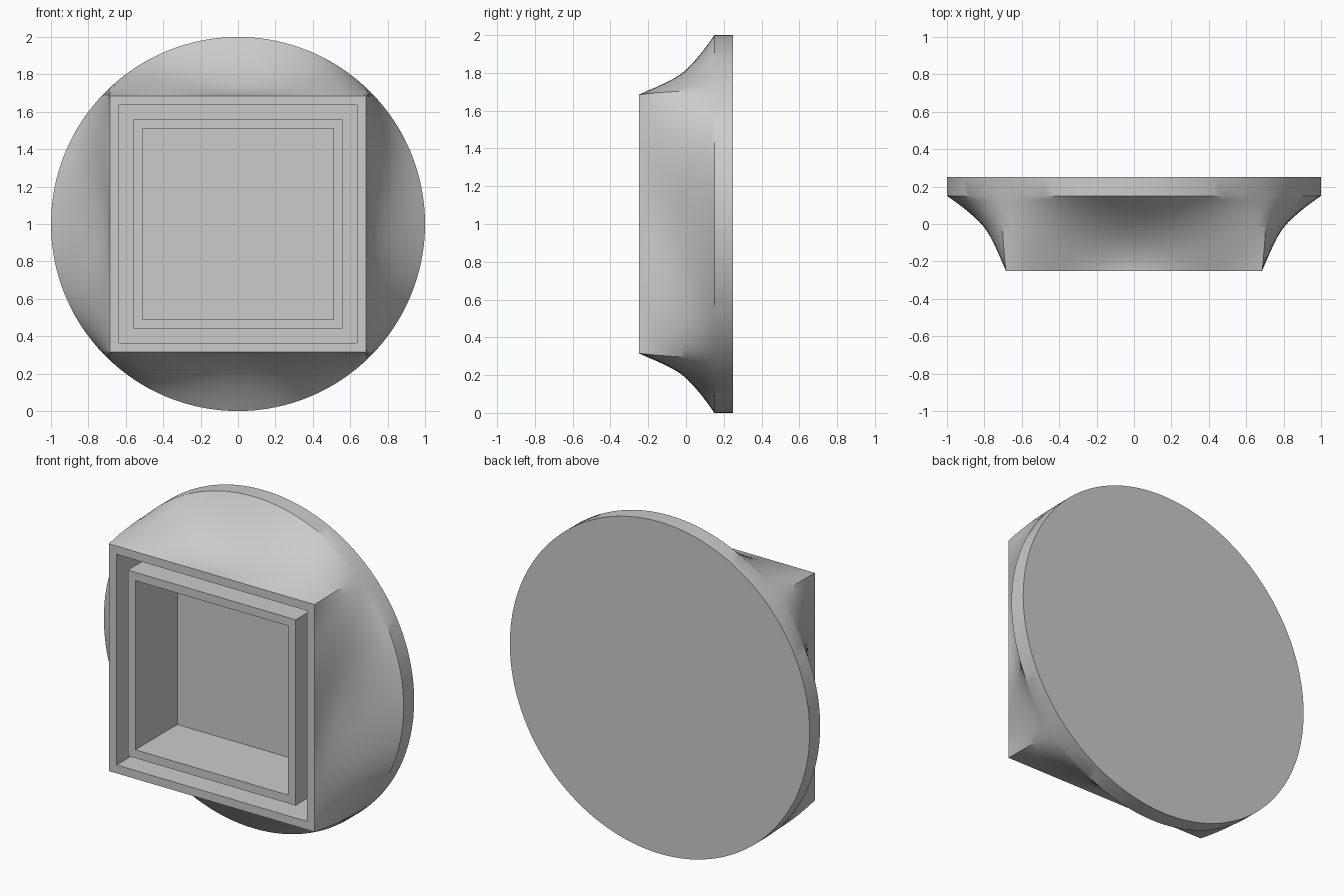
import bpy, bmesh, math

SIDES = 128          # points around each ring, a multiple of 8 so corners are hit
STEPS = 20           # rings along the flared skirt
FRONT, PLATE, BACK = -0.25, 0.15, 0.25
HALF = 0.685         # half width of the square mouth

cube = bpy.data.objects.get("Cube")
if cube:
    bpy.data.objects.remove(cube, do_unlink=True)

grey = bpy.data.materials.new("plain grey")
grey.use_nodes = True
colour = (0.6, 0.6, 0.6, 1)
grey.diffuse_color = colour
grey.node_tree.nodes["Principled BSDF"].inputs["Base Color"].default_value = colour


def fold(angle):
    """Angle away from the middle of the nearest side of the square."""
    return (angle + math.pi / 4) % (math.pi / 2) - math.pi / 4


def square(half):
    return lambda a: half / math.cos(fold(a))


def circle(a):
    return 1.0


def flare(t):
    """Radius between square and circle: hollow mid-side, upright at corners."""
    def radius(a):
        corner = (abs(fold(a)) / (math.pi / 4)) ** 2
        lean = 0.1 + 1.9 * corner
        blend = lean * t + (1 - lean) * t * t
        start = square(HALF)(a)
        return start + (1 - start) * blend
    return radius


def ring_solid(name, rings, cap_start=True, cap_end=True):
    """Join rings of (radius function, y) into a solid around the y axis."""
    bm = bmesh.new()
    loops = []
    for radius, y in rings:
        loop = []
        for i in range(SIDES):
            a = 2 * math.pi * i / SIDES
            r = radius(a)
            loop.append(bm.verts.new((r * math.cos(a), y, 1 + r * math.sin(a))))
        loops.append(loop)
    for p, q in zip(loops, loops[1:]):
        for i in range(SIDES):
            j = (i + 1) % SIDES
            bm.faces.new((p[i], p[j], q[j], q[i]))
    if cap_start:
        bm.faces.new(loops[0])
    if cap_end:
        bm.faces.new(loops[-1])
    bmesh.ops.recalc_face_normals(bm, faces=bm.faces)
    mesh = bpy.data.meshes.new(name)
    bm.to_mesh(mesh)
    bm.free()
    mesh.materials.append(grey)
    obj = bpy.data.objects.new(name, mesh)
    bpy.context.collection.objects.link(obj)
    bpy.ops.object.select_all(action="DESELECT")
    obj.select_set(True)
    bpy.context.view_layer.objects.active = obj
    bpy.ops.object.shade_smooth_by_angle(angle=math.radians(30))
    return obj


# Recessed square mouth, flared skirt and round back plate
body = [(square(0.635), PLATE), (square(0.635), FRONT)]
for k in range(STEPS + 1):
    t = k / STEPS
    body.append((flare(t), FRONT + (PLATE - FRONT) * t))
body.append((circle, BACK))
ring_solid("flared_body", body)

# Inner square wall standing on the back plate
ring_solid("inner_frame", [
    (square(0.56), PLATE), (square(0.56), FRONT),
    (square(0.51), FRONT), (square(0.51), PLATE),
], cap_start=False, cap_end=False)
